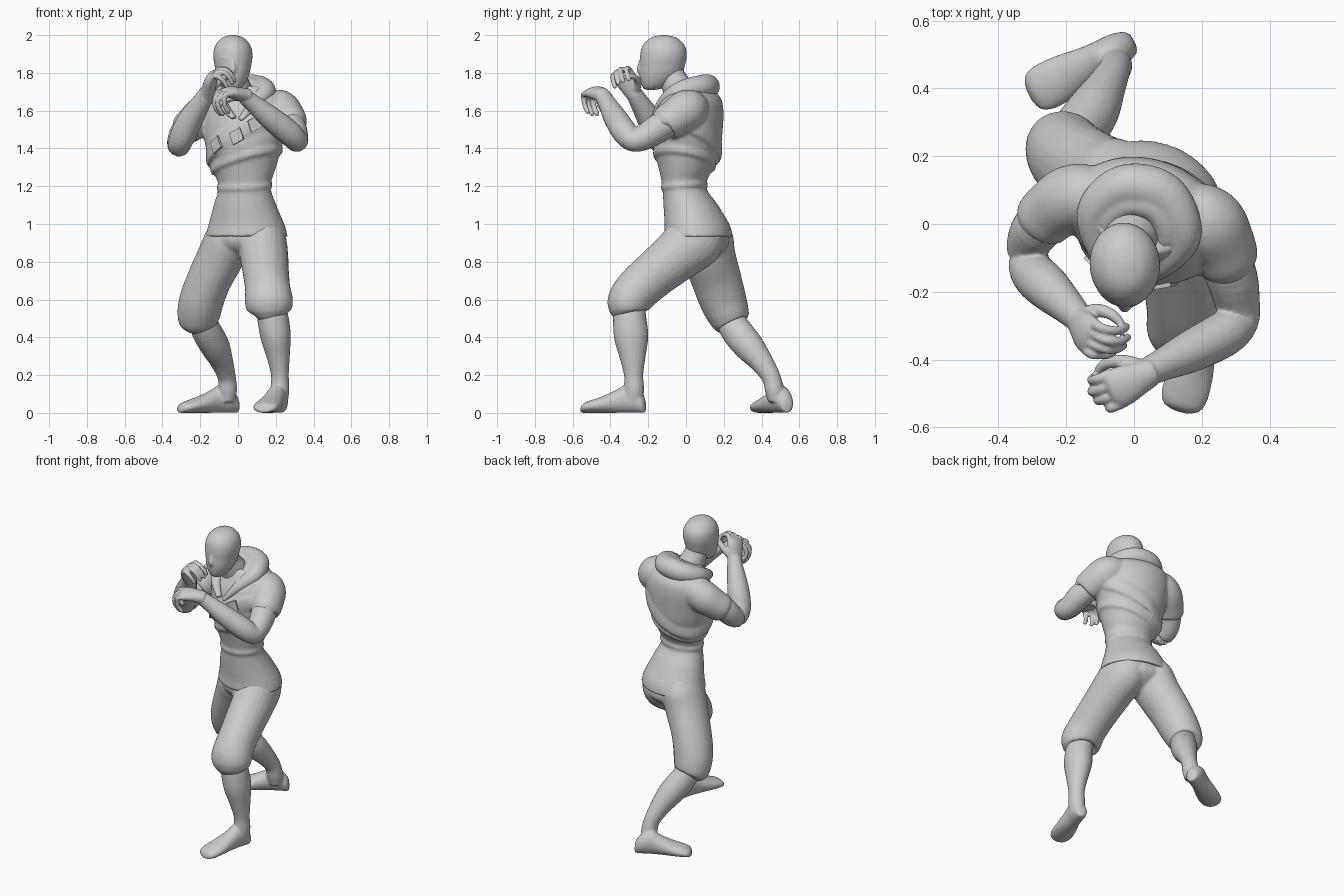
import bpy, bmesh
from math import sin, cos, pi
from mathutils import Vector as V


def spline(pts, sub):
    """Catmull-Rom through rows of numbers."""
    out, n = [], len(pts)
    for i in range(n - 1):
        p0, p1, p2, p3 = (pts[max(i - 1, 0)], pts[i], pts[i + 1], pts[min(i + 2, n - 1)])
        for s in range(sub):
            t = s / sub
            out.append([0.5 * (2*b + (c - a)*t + (2*a - 5*b + 4*c - d)*t*t + (3*b - a - 3*c + d)*t**3)
                        for a, b, c, d in zip(p0, p1, p2, p3)])
    return out + [list(pts[-1])]


def loft(name, rings, side=(1, 0, 0), axis=None, n=24, sub=4):
    """Smooth skin over rings (x, y, z, half width, half depth)."""
    rings = spline(rings, sub)
    cs = [V(r[:3]) for r in rings]
    bm = bmesh.new()
    rows = []
    for i, r in enumerate(rings):
        t = V(axis) if axis else (cs[min(i + 1, len(cs) - 1)] - cs[max(i - 1, 0)]).normalized()
        u = V(side)
        u = (u - t * u.dot(t)).normalized()
        v = t.cross(u)
        a, b = max(r[3], .002), max(r[4], .002)
        rows.append([bm.verts.new(cs[i] + u * a * cos(2*pi*k/n) + v * b * sin(2*pi*k/n)) for k in range(n)])
    for p, q in zip(rows, rows[1:]):
        for k in range(n):
            bm.faces.new((p[k], p[(k+1) % n], q[(k+1) % n], q[k]))
    bm.faces.new(rows[0][::-1])
    bm.faces.new(rows[-1])
    bmesh.ops.recalc_face_normals(bm, faces=bm.faces)
    me = bpy.data.meshes.new(name)
    bm.to_mesh(me)
    bm.free()
    ob = bpy.data.objects.new(name, me)
    bpy.context.collection.objects.link(ob)
    bpy.context.view_layer.objects.active = ob
    bpy.ops.object.select_all(action='DESELECT')
    ob.select_set(True)
    bpy.ops.object.shade_smooth_by_angle(angle=0.9)
    return ob


def tube(name, pts, **kw):
    return loft(name, [(*p[:3], p[3], p[3]) for p in pts], **kw)


def blend(name, parts, voxel, smooth):
    """Join parts and melt them into one skin."""
    bpy.ops.object.select_all(action='DESELECT')
    for o in parts:
        o.select_set(True)
    bpy.context.view_layer.objects.active = parts[0]
    bpy.ops.object.join()
    ob = parts[0]
    ob.name = name
    m = ob.modifiers.new("melt", 'REMESH')
    m.mode, m.voxel_size, m.use_smooth_shade = 'VOXEL', voxel, True
    s = ob.modifiers.new("soften", 'SMOOTH')
    s.factor, s.iterations = .5, smooth


# Tunic: horizontal rings turned with the stance
YAW = -0.3
SIDE = (cos(YAW), sin(YAW), 0)
BODY = [(.045, .06, .95, .17, .14), (.045, .066, .93, .218, .175), (.045, .065, .945, .219, .177),
        (.045, .058, 1.0, .203, .168), (.037, .025, 1.1, .168, .142), (.035, -.01, 1.2, .14, .113),
        (.03, 0, 1.3, .174, .143), (.03, .005, 1.4, .202, .175), (.035, .01, 1.5, .225, .18),
        (.035, .02, 1.6, .235, .172), (.032, .03, 1.67, .21, .145), (.015, .015, 1.73, .14, .1)]


def on_body(ang, z, off=0):
    """Point on the tunic surface; ang -90 degrees is the front."""
    for p, q in zip(BODY[1:], BODY[2:]):
        if p[2] <= z <= q[2]:
            f = (z - p[2]) / (q[2] - p[2])
            x, y, _, a, b = [i + (j - i) * f for i, j in zip(p, q)]
            lx, ly = (a + off) * cos(ang), (b + off) * sin(ang)
            return V((x + lx*cos(YAW) - ly*sin(YAW), y + lx*sin(YAW) + ly*cos(YAW), z))


def band(name, z0, amp, phase, w, thick):
    """Sloped fold of cloth lying on the tunic."""
    pts = [(*on_body(2*pi*k/24, z0 + amp * cos(2*pi*k/24 - phase)), w, thick) for k in range(25)]
    return loft(name, pts, side=(0, 0, 1), n=10, sub=2)


blend("tunic", [
    loft("tunic_body", BODY, side=SIDE, axis=(0, 0, 1), n=40, sub=5),
    band("chest_sash", 1.45, .11, -.3, .05, .013), band("lower_wrap", 1.34, .06, -.2, .025, .01),
    band("waist_fold", 1.2, .01, 1, .016, .008),
    tube("left_sleeve", [(.13, .04, 1.65, .04), (.17, .035, 1.63, .09), (.22, .0, 1.60, .11), (.258, -.06, 1.56, .1),
                         (.278, -.115, 1.525, .09), (.28, -.12, 1.52, .06)]),
    tube("right_sleeve", [(-.06, .09, 1.64, .04), (-.12, .085, 1.62, .088), (-.185, .075, 1.58, .1),
                          (-.24, .04, 1.535, .092), (-.276, .005, 1.5, .084), (-.28, -.0, 1.495, .055)]),
], .009, 5)

# Diamond plates along the sash
for i, (ang, z) in enumerate([(-2.05, 1.42), (-1.5, 1.465), (-1.1, 1.53)]):
    c, m = on_body(ang, z, .01), on_body(ang, z, .03)
    nrm = (m - c).normalized()
    loft("sash_plate_%d" % i, [(*(c - nrm*.02), .05, .042), (*(c + nrm*.01), .05, .042)],
         side=(.4, 0, 1), n=4, sub=1)

# Hood folded round the neck, filled with inner cloth
hood = [(-.02, -.17, 1.56, .012, .02), (-.09, -.10, 1.64, .03, .035), (-.115, .03, 1.69, .05, .055),
        (-.03, .11, 1.722, .065, .065), (.09, .085, 1.728, .062, .066), (.145, -.03, 1.70, .055, .055),
        (.09, -.12, 1.64, .035, .035), (.01, -.17, 1.55, .012, .02)]
blend("hood", [
    loft("hood_roll", hood, side=(0, 0, 1), sub=6),
    loft("hood_lining", [(x*.7, y*.65 - .01, z + .005, .045, .045) for x, y, z, a, c in hood[1:-1]],
         side=(0, 0, 1), n=12),
], .008, 4)

# Neck and head
tube("neck", [(.0, .0, 1.6, .1), (-.005, -.03, 1.69, .085), (-.022, -.07, 1.77, .072), (-.027, -.09, 1.84, .065)])
X = -.027
face = [loft("skull", [
    (X, -.185, 1.71, .015, .02), (X, -.175, 1.718, .042, .05), (X, -.155, 1.745, .066, .083),
    (X, -.135, 1.79, .086, .112), (X, -.125, 1.84, .097, .12), (X, -.12, 1.885, .104, .124),
    (X, -.118, 1.93, .099, .118), (X, -.118, 1.965, .08, .096), (X, -.118, 1.99, .049, .06),
    (X, -.118, 2.001, .006, .007)], side=(1, .08, 0), axis=(0, 0, 1), n=32),
    tube("nose", [(X, -.23, 1.875, .012), (X, -.24, 1.845, .015), (X, -.242, 1.815, .019),
                  (X, -.23, 1.79, .014)], n=12)]
for s in (-1, 1):
    face.append(tube("brow", [(X + s*.008, -.233, 1.872, .011), (X + s*.035, -.226, 1.878, .012),
                              (X + s*.07, -.2, 1.885, .009)], side=(0, 0, 1), n=10))
    face.append(tube("mask_cheek", [(X + s*.01, -.232, 1.825, .012), (X + s*.04, -.217, 1.825, .013),
                                    (X + s*.075, -.185, 1.835, .01)], side=(0, 0, 1), n=10))
blend("head", face, .006, 5)


def hand(name, wrist, fwd, curl, thumb_dir, S=1.25):
    """Half closed hand: palm, four curled fingers and a thumb."""
    w, f = V(wrist), V(fwd).normalized()
    c = V(curl)
    c = (c - f * c.dot(f)).normalized()
    s = f.cross(c)
    if s.dot(V(thumb_dir)) < 0:
        s = -s
    P = lambda a, b, d: w + (f*a + c*b + s*d) * S
    parts = [loft(name + "_palm", [(*P(-.02, 0, 0), .04, .038), (*P(.02, 0, 0), .05, .036), (*P(.06, 0, 0), .06, .032),
                                   (*P(.088, .005, 0), .056, .025), (*P(.096, .008, 0), .036, .01)], side=s)]
    for k in range(4):
        d, g = .038 - .025*k, (.92, 1, .97, .82)[k]
        path = [(.075, .004, .014), (.105, .014, .013), (.125*g, .042, .012), (.115*g, .075*g, .011),
                (.088*g, .1*g, .01), (.08*g, .104*g, .004)]
        parts.append(tube("finger", [(*P(a, b, d), r * S * .95) for a, b, r in path], side=s, n=12))
    path = [(.005, .01, .025, .018), (.035, .025, .05, .017), (.065, .05, .058, .014),
            (.085, .072, .048, .011), (.09, .08, .042, .004)]
    parts.append(tube("thumb", [(*P(a, b, d), r * S) for a, b, d, r in path], side=f + c * .3 + s * .2, n=12))
    return parts


# Arms with hands
blend("left_arm", [tube("left_limb", [
    (.23, -.02, 1.58, .07), (.283, -.14, 1.51, .077), (.305, -.23, 1.455, .067), (.308, -.285, 1.445, .06),
    (.265, -.325, 1.487, .067), (.17, -.375, 1.563, .062), (.085, -.415, 1.635, .048), (.035, -.44, 1.675, .042)],
    side=(0, 0, 1))] + hand("left", (.035, -.445, 1.682), (-.75, -.36, .16), (-.3, 0, -.9), (0, 1, .2)), .0055, 2)
blend("right_arm", [tube("right_limb", [
    (-.2, .06, 1.56, .07), (-.275, .0, 1.5, .075), (-.308, -.05, 1.44, .067), (-.312, -.1, 1.415, .06),
    (-.298, -.145, 1.455, .066), (-.258, -.185, 1.54, .067), (-.19, -.25, 1.65, .05), (-.162, -.28, 1.7, .042)],
    side=(0, 1, 0))] + hand("right", (-.16, -.285, 1.7), (.22, -.42, .8), (.8, -.1, -.3), (0, 1, .4), 1.2), .0055, 2)

# Loose trousers gathered below the knee
blend("trousers", [
    loft("left_leg", [(.11, .09, 1.0, .1, .12), (.125, .05, .92, .128, .155), (.138, -.05, .83, .128, .138),
                      (.148, -.16, .74, .122, .126), (.157, -.25, .66, .12, .12), (.163, -.297, .6, .127, .116),
                      (.166, -.305, .555, .122, .108), (.167, -.305, .53, .1, .09), (.167, -.303, .528, .05, .05)]),
    loft("right_leg", [(-.02, .09, 1.0, .11, .12), (-.05, .1, .92, .125, .15), (-.095, .125, .82, .124, .14),
                       (-.15, .16, .71, .118, .133), (-.192, .195, .6, .118, .125), (-.207, .225, .52, .114, .112),
                       (-.203, .243, .472, .1, .094), (-.2, .25, .46, .06, .055)]),
    loft("seat", [(.035, .07, .80, .02, .03), (.035, .075, .83, .09, .09), (.042, .07, .88, .18, .15),
                  (.045, .062, .93, .2, .16), (.045, .06, .98, .17, .14)], side=SIDE, axis=(0, 0, 1)),
], .009, 5)


def foot(name, heel, toe):
    h, t = V((*heel, 0)), V((*toe, 0))
    prof = [(0, .015, .05), (.03, .036, .09), (.15, .05, .135), (.3, .052, .15), (.45, .056, .122),
            (.65, .067, .09), (.85, .07, .066), (.96, .055, .048), (1, .02, .02)]
    d = (t - h).normalized()
    return loft(name, [(*(h.lerp(t, k) + V((0, 0, z/2))), w, z/2) for k, w, z in prof],
                side=(-d.y, d.x, 0), axis=d)


# Bare shins and feet
blend("left_lower_leg", [
    loft("left_shin", [(.167, -.30, .6, .075, .08), (.185, -.298, .5, .083, .088), (.2, -.29, .4, .08, .091),
                       (.213, -.283, .3, .062, .07), (.222, -.277, .2, .047, .051), (.222, -.275, .12, .05, .053),
                       (.222, -.275, .05, .04, .045)]),
    foot("left_foot", (.23, -.215), (.135, -.555))], .007, 4)
blend("right_lower_leg", [
    loft("right_shin", [(-.2, .22, .51, .07, .075), (-.165, .27, .43, .079, .083), (-.12, .335, .35, .077, .08),
                        (-.085, .4, .27, .06, .062), (-.06, .45, .19, .048, .05), (-.055, .468, .12, .05, .05),
                        (-.055, .475, .06, .04, .04)]),
    foot("right_foot", (-.0, .54), (-.31, .38))], .007, 4)
